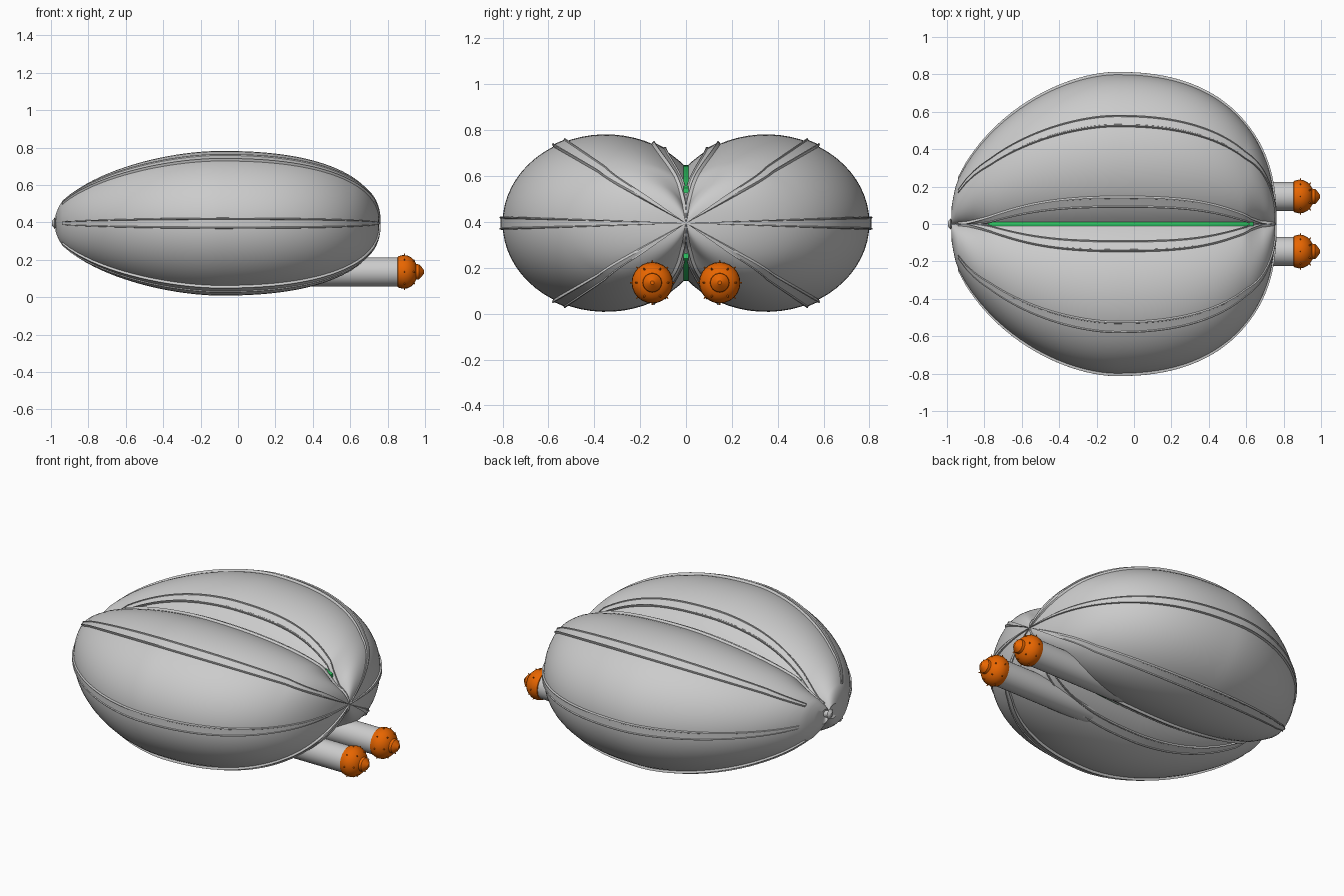
import bpy, bmesh, math
from math import cos, sin, pi, radians
from mathutils import Vector

cube = bpy.data.objects.get("Cube")
if cube:
    bpy.data.objects.remove(cube, do_unlink=True)

MID_Z = 0.395
HALF_Y, RAD_Z = 0.8, 0.387
NOSE, TAIL, WIDEST = 0.755, -0.94, -0.1
VALLEY = radians(141)


def material(name, colour):
    m = bpy.data.materials.new(name)
    m.use_nodes = True
    m.diffuse_color = (*colour, 1)
    m.node_tree.nodes["Principled BSDF"].inputs["Base Color"].default_value = (*colour, 1)
    return m


GREY = material("hull grey", (0.6, 0.6, 0.6))
ORANGE = material("bright orange", (0.8, 0.13, 0.0))
GREEN = material("strip green", (0.03, 0.6, 0.13))


def finish(name, bm, mat, angle=35):
    bmesh.ops.remove_doubles(bm, verts=bm.verts, dist=0.0002)
    bmesh.ops.recalc_face_normals(bm, faces=bm.faces)
    me = bpy.data.meshes.new(name)
    bm.to_mesh(me)
    bm.free()
    me.materials.append(mat)
    ob = bpy.data.objects.new(name, me)
    bpy.context.collection.objects.link(ob)
    bpy.ops.object.select_all(action="DESELECT")
    ob.select_set(True)
    bpy.context.view_layer.objects.active = ob
    bpy.ops.object.shade_smooth_by_angle(angle=radians(angle))


def loft(name, rings, mat, angle=35):
    """Skin a row of closed rings and cap both ends."""
    bm = bmesh.new()
    rows = [[bm.verts.new(p) for p in ring] for ring in rings]
    for a, b in zip(rows, rows[1:]):
        for i in range(len(a)):
            j = (i + 1) % len(a)
            bm.faces.new((a[i], a[j], b[j], b[i]))
    bm.faces.new(rows[0])
    bm.faces.new(rows[-1])
    finish(name, bm, mat, angle)


def lathe(name, profile, y, z, mat, sides=32, angle=35):
    """Turn (x, radius) pairs about an axis along x."""
    turn = [2 * pi * i / sides for i in range(sides)]
    loft(name, [[(x, y + r * cos(a), z + r * sin(a)) for a in turn]
                for x, r in profile], mat, angle)


def size_at(x):
    """Size of the cross-section along the length: blunt nose, leaner tail."""
    span, power = (NOSE - WIDEST, 2.35) if x > WIDEST else (0.905, 1.75)
    u = min(1, abs(x - WIDEST) / span)
    return max(0.003, (1 - u ** power) ** (1 / power))


def valley_at(x):
    """Angle where the lobes meet; the valley deepens into a notch at the ends."""
    notch = min(1, max(0, (x - 0.6) / 0.08, (-0.78 - x) / 0.12))
    return VALLEY + radians(24) * notch


def lobe_point(x, s, side, t, lift=0.0):
    c = -cos(valley_at(x))
    centre, rad = HALF_Y * c / (1 + c), HALF_Y / (1 + c)
    y = centre * s + (rad * s + lift) * cos(t)
    return (x, side * y, MID_Z + (RAD_Z * s + lift) * sin(t))


# Stations bunch up towards the nose
N = 64
STATIONS = [TAIL + (NOSE - TAIL) * sin(pi / 2 * i / N) for i in range(N + 1)]


# Two-lobed hull with a dished tail
def section(x, s):
    arc = [valley_at(x) * (2 * i / 48 - 1) for i in range(49)]
    right = [lobe_point(x, s, 1, t) for t in arc]
    left = [lobe_point(x, s, -1, t) for t in reversed(arc)]
    return right + left[1:-1]


tail = [(-0.955, 0.03), (-0.976, 0.11), (-0.968, 0.17), (-0.955, 0.245)]
loft("hull", [section(x, s) for x, s in tail]
     + [section(x, size_at(x)) for x in STATIONS], GREY)

# Tail nozzle
lathe("tail_nozzle", [(-0.94, 0.035), (-0.975, 0.02), (-0.98, 0.03), (-0.995, 0.012)],
      0, MID_Z, GREY, 12)


# Raised ribs with a lip along each edge; inner ones close in on the valley at the ends
def rib(name, side, base, inner):
    rings = []
    half = radians(4.3)
    for x in STATIONS:
        s = size_at(x)
        t = base
        if inner:
            pinch = min(1, abs((x + 0.08) / 0.7) ** 4)
            target = valley_at(x) - 2 * half
            t += math.copysign((target - abs(base)) * pinch, base)
        lift = 0.014 * min(1, 3 * s)
        forward = 0.008 * max(0, (x - 0.6) / (NOSE - 0.6))
        corners = [(-1, -0.02 * s), (-1, lift * 0.4), (-0.9, lift), (-0.75, lift),
                   (-0.65, lift * 0.6), (0.65, lift * 0.6), (0.75, lift), (0.9, lift),
                   (1, lift * 0.4), (1, -0.02 * s)]
        ring = []
        for d, h in corners:
            px, py, pz = lobe_point(x, s, side, t + d * half, h)
            ring.append((px + (forward if h > 0 else 0), py, pz))
        rings.append(ring)
    loft(name, rings, GREY, 25)


for side, word in ((1, "back"), (-1, "front")):
    rib(word + "_side_rib", side, 0, False)
    for up, level in ((1, "upper"), (-1, "lower")):
        rib(f"{word}_{level}_outer_rib", side, up * radians(63.6), False)
        rib(f"{word}_{level}_inner_rib", side, up * radians(120.7), True)

# Green strip lying in the valley between the lobes
rings = []
for i in range(41):
    x = -0.78 + 1.42 * i / 40
    h = RAD_Z * sin(VALLEY) * size_at(x) + 0.01
    rings.append([(x, y, MID_Z + z) for y, z in
                  ((-0.011, -h), (0.011, -h), (0.011, h), (-0.011, h))])
loft("valley_strip", rings, GREEN)


# Ring of small spikes standing on a head
def studs(name, y, z, x, radius, lean, count):
    bm = bmesh.new()
    for i in range(count):
        a = 2 * pi * i / count
        out = Vector((sin(lean), cos(lean) * cos(a), cos(lean) * sin(a)))
        turn = Vector((0, 0, 1)).rotation_difference(out).to_matrix()
        spike = bmesh.ops.create_cone(bm, cap_ends=True, segments=8, radius1=0.007,
                                      radius2=0.002, depth=0.024)["verts"]
        bmesh.ops.rotate(bm, verts=spike, matrix=turn)
        bmesh.ops.translate(bm, verts=spike,
                            vec=(x, y + radius * cos(a), z + radius * sin(a)))
    finish(name, bm, ORANGE)


# Paired tubes with studded orange heads
HEAD = [(0.85, 0.07), (0.855, 0.083), (0.88, 0.09), (0.905, 0.088), (0.925, 0.078),
        (0.942, 0.063), (0.95, 0.048), (0.953, 0.042), (0.968, 0.04), (0.98, 0.028),
        (0.995, 0.008)]
for side, word in ((1, "back"), (-1, "front")):
    y, z = side * 0.147, 0.135
    lathe(word + "_tube", [(0.1, 0.06), (0.22, 0.078), (0.87, 0.078)], y, z, GREY)
    lathe(word + "_head", HEAD, y, z, ORANGE, 24, 30)
    studs(word + "_rim_studs", y, z, 0.89, 0.086, 0.1, 8)
    studs(word + "_nose_studs", y, z, 0.938, 0.066, 0.75, 6)
